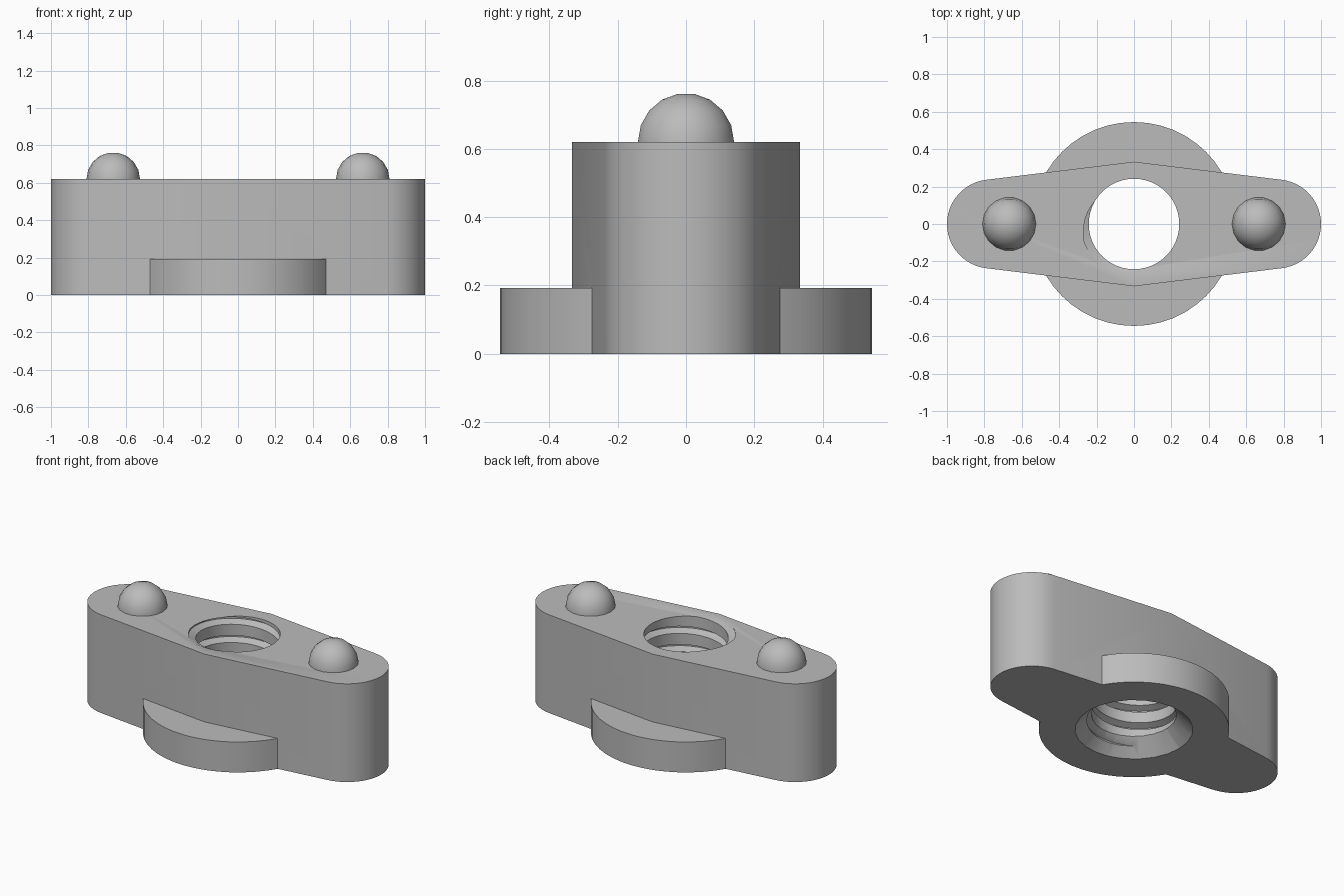
import bpy, bmesh
from math import cos, sin, pi, radians, asin, atan2

cube = bpy.data.objects.get("Cube")
if cube:
    bpy.data.objects.remove(cube, do_unlink=True)

HEIGHT = 0.62
FLANGE_HEIGHT = 0.192
BORE, GROOVE, PITCH = 0.242, 0.283, 0.115

grey = bpy.data.materials.new("plain grey")
grey.use_nodes = True
grey.diffuse_color = (0.5, 0.5, 0.5, 1)
grey.node_tree.nodes["Principled BSDF"].inputs["Base Color"].default_value = (0.5, 0.5, 0.5, 1)


def make_object(name, bm):
    bmesh.ops.recalc_face_normals(bm, faces=bm.faces)
    mesh = bpy.data.meshes.new(name)
    bm.to_mesh(mesh)
    bm.free()
    mesh.materials.append(grey)
    obj = bpy.data.objects.new(name, mesh)
    bpy.context.collection.objects.link(obj)
    return obj


def prism(name, outline, z0, z1):
    bm = bmesh.new()
    face = bm.faces.new([bm.verts.new((x, y, z0)) for x, y in outline])
    top = bmesh.ops.extrude_face_region(bm, geom=[face])
    verts = [g for g in top["geom"] if isinstance(g, bmesh.types.BMVert)]
    bmesh.ops.translate(bm, verts=verts, vec=(0, 0, z1 - z0))
    return make_object(name, bm)


def lathe(name, profile, segments, centre=(0, 0)):
    """Closed solid of revolution from (radius, z) rings."""
    bm = bmesh.new()
    rings = []
    for r, z in profile:
        rings.append([bm.verts.new((centre[0] + r * cos(2 * pi * i / segments),
                                    centre[1] + r * sin(2 * pi * i / segments), z))
                      for i in range(segments)])
    for a, b in zip(rings, rings[1:]):
        for i in range(segments):
            j = (i + 1) % segments
            bm.faces.new((a[i], a[j], b[j], b[i]))
    bm.faces.new(rings[0])
    bm.faces.new(rings[-1])
    return make_object(name, bm)


def thread_cutter(segments=48, turns=9):
    """Screw-shaped solid: a bore with one helical ridge, longer than the hole."""
    profile = [(0, BORE), (0.16, GROOVE), (0.25, GROOVE), (0.39, BORE)]
    n = len(profile)
    start = HEIGHT - (0.805 + 7) * PITCH
    bm = bmesh.new()
    grid = []
    for i in range(segments):
        a = 2 * pi * i / segments
        column = []
        for j in range(turns * n + 1 + (n if i == 0 else 0)):
            u, r = profile[j % n]
            z = start + (i / segments + j // n + u) * PITCH
            column.append(bm.verts.new((r * cos(a), r * sin(a), z)))
        grid.append(column)
    rows = turns * n
    # The last column joins the first one, one full turn higher
    grid.append(grid[0][n:])
    for i in range(segments):
        for j in range(rows):
            bm.faces.new((grid[i][j], grid[i + 1][j], grid[i + 1][j + 1], grid[i][j + 1]))
    # Fans close both ends
    for row, z in ((0, start), (rows, start + (turns + 1) * PITCH)):
        loop = [grid[i][row] for i in range(segments)]
        loop += [grid[0][row + k] for k in range(n, 0, -1)]
        centre = bm.verts.new((0, 0, z))
        for a, b in zip(loop, loop[1:] + loop[:1]):
            bm.faces.new((centre, a, b))
    return make_object("thread_cutter", bm)


def combine(target, other, operation):
    mod = target.modifiers.new("combine", 'BOOLEAN')
    mod.object, mod.operation, mod.solver = other, operation, 'EXACT'
    graph = bpy.context.evaluated_depsgraph_get()
    mesh = bpy.data.meshes.new_from_object(target.evaluated_get(graph))
    target.modifiers.clear()
    target.data = mesh
    bpy.data.objects.remove(other, do_unlink=True)


def smooth(obj):
    bpy.ops.object.select_all(action='DESELECT')
    obj.select_set(True)
    bpy.context.view_layer.objects.active = obj
    bpy.ops.object.shade_smooth_by_angle(angle=radians(30))


# Body: rounded ends tapering out from a wider middle
END_X, END_R, MID_Y = 0.762, 0.238, 0.333
tilt = radians(7)
STEPS = 24
arc = [(END_X + END_R * cos(t), END_R * sin(t)) for t in
       [(-pi / 2 + tilt) + (pi - 2 * tilt) * k / STEPS for k in range(STEPS + 1)]]
outline = arc + [(0, MID_Y)] + [(-x, -y) for x, y in arc] + [(0, -MID_Y)]
body = prism("threaded_body", outline, 0, HEIGHT)

# Round base flange
flange = lathe("flange", [(0.545, 0), (0.545, FLANGE_HEIGHT)], 48)
combine(body, flange, 'UNION')

# Threaded hole with a countersunk bottom
combine(body, thread_cutter(), 'DIFFERENCE')
sink = lathe("countersink", [(0.358, -0.02), (0.238, 0.1)], 24)
combine(body, sink, 'DIFFERENCE')
smooth(body)

# Domed locating pins
PIN_R = 0.143
dome = [(PIN_R, HEIGHT - 0.02)]
dome += [(PIN_R * cos(radians(e)), HEIGHT + PIN_R * sin(radians(e))) for e in range(0, 81, 20)]
for side, x in (("left", 0.667), ("right", -0.667)):
    smooth(lathe(side + "_pin", dome, 18, (x, 0)))
